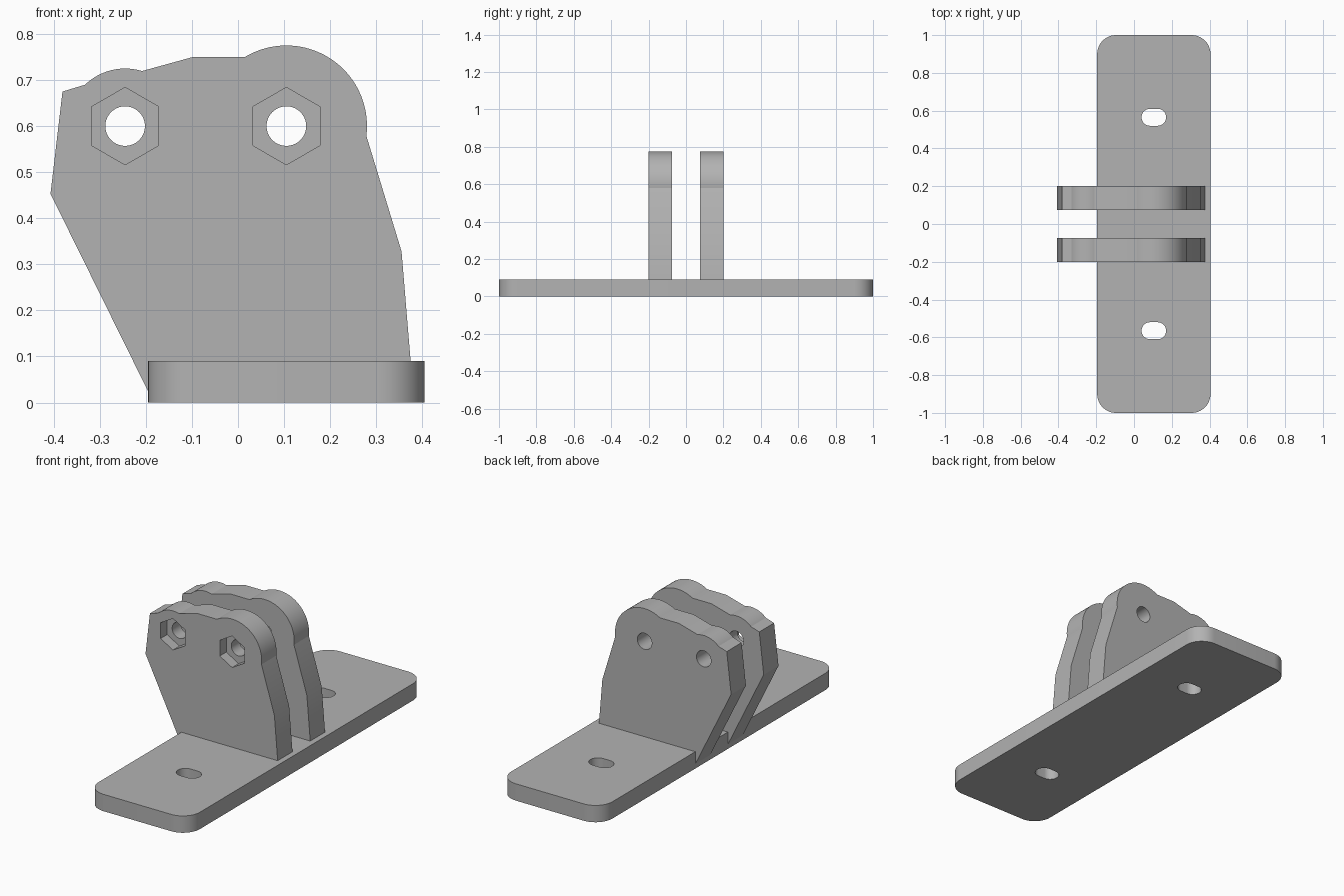
import bpy, bmesh
from math import cos, sin, radians, pi

cube = bpy.data.objects.get("Cube")
if cube:
    bpy.data.objects.remove(cube)

grey = bpy.data.materials.new("light grey")
grey.use_nodes = True
grey.diffuse_color = (0.45, 0.45, 0.45, 1)
grey.node_tree.nodes["Principled BSDF"].inputs["Base Color"].default_value = (0.45, 0.45, 0.45, 1)


def arc(cx, cy, r, start, end, steps=24):
    """Points along an arc, angles in degrees."""
    angles = [radians(start + (end - start) * i / steps) for i in range(steps + 1)]
    return [(cx + r * cos(a), cy + r * sin(a)) for a in angles]


def prism(name, outline, low, high, axis):
    """Extrude a closed 2D outline from low to high along z or y."""
    def place(p, d):
        return (p[0], p[1], d) if axis == "z" else (p[0], d, p[1])
    bm = bmesh.new()
    face = bm.faces.new([bm.verts.new(place(p, low)) for p in outline])
    ext = bmesh.ops.extrude_face_region(bm, geom=[face])
    offset = [b - a for a, b in zip(place((0, 0), low), place((0, 0), high))]
    bmesh.ops.translate(bm, vec=offset,
                        verts=[v for v in ext["geom"] if isinstance(v, bmesh.types.BMVert)])
    bmesh.ops.recalc_face_normals(bm, faces=bm.faces)
    mesh = bpy.data.meshes.new(name)
    bm.to_mesh(mesh)
    bm.free()
    mesh.materials.append(grey)
    obj = bpy.data.objects.new(name, mesh)
    bpy.context.collection.objects.link(obj)
    return obj


def combine(target, tool, operation):
    """Apply a boolean and discard the tool."""
    mod = target.modifiers.new("boolean", "BOOLEAN")
    mod.operation, mod.object, mod.solver = operation, tool, "EXACT"
    bpy.context.view_layer.objects.active = target
    bpy.ops.object.modifier_apply(modifier=mod.name)
    bpy.data.objects.remove(tool)


# Base plate with rounded corners
left, right, corner = -0.195, 0.405, 0.1
plate_outline = (arc(right - corner, 1 - corner, corner, 0, 90, 12)
                 + arc(left + corner, 1 - corner, corner, 90, 180, 12)
                 + arc(left + corner, corner - 1, corner, 180, 270, 12)
                 + arc(right - corner, corner - 1, corner, 270, 360, 12))
bracket = prism("mounting_bracket", plate_outline, 0, 0.09, "z")

# Mounting slots
for y in (-0.565, 0.565):
    slot = arc(0.125, y, 0.045, -90, 90) + arc(0.085, y, 0.045, 90, 270)
    combine(bracket, prism("slot_cutter", slot, -0.1, 0.2, "z"), "DIFFERENCE")

# Pair of upright lugs, rounded above each bolt hole
bolts = (-0.245, 0.105)
bolt_z = 0.6
lug_outline = ([(-0.193, 0.02), (-0.407, 0.453), (-0.381, 0.675)]
               + arc(bolts[0], bolt_z, 0.125, 134, 73)
               + [(-0.098, 0.75)]
               + arc(bolts[1], bolt_z, 0.175, 121, -7, 40)
               + [(0.355, 0.328), (0.378, 0.05), (0.378, 0.02)])
for low, high in ((-0.2, -0.075), (0.075, 0.2)):
    combine(bracket, prism("lug", lug_outline, low, high, "y"), "UNION")

# Bolt holes through both lugs, with hexagonal nut pockets in the front lug
for x in bolts:
    hole = arc(x, bolt_z, 0.043, 0, 360, 40)[:-1]
    combine(bracket, prism("hole_cutter", hole, -0.4, 0.4, "y"), "DIFFERENCE")
    pocket = arc(x, bolt_z, 0.084, 30, 390, 6)[:-1]
    combine(bracket, prism("nut_cutter", pocket, -0.4, -0.145, "y"), "DIFFERENCE")

# Smooth curved walls, keep edges crisp
bpy.ops.object.select_all(action="DESELECT")
bracket.select_set(True)
bpy.context.view_layer.objects.active = bracket
bpy.ops.object.shade_smooth_by_angle(angle=pi / 9)
